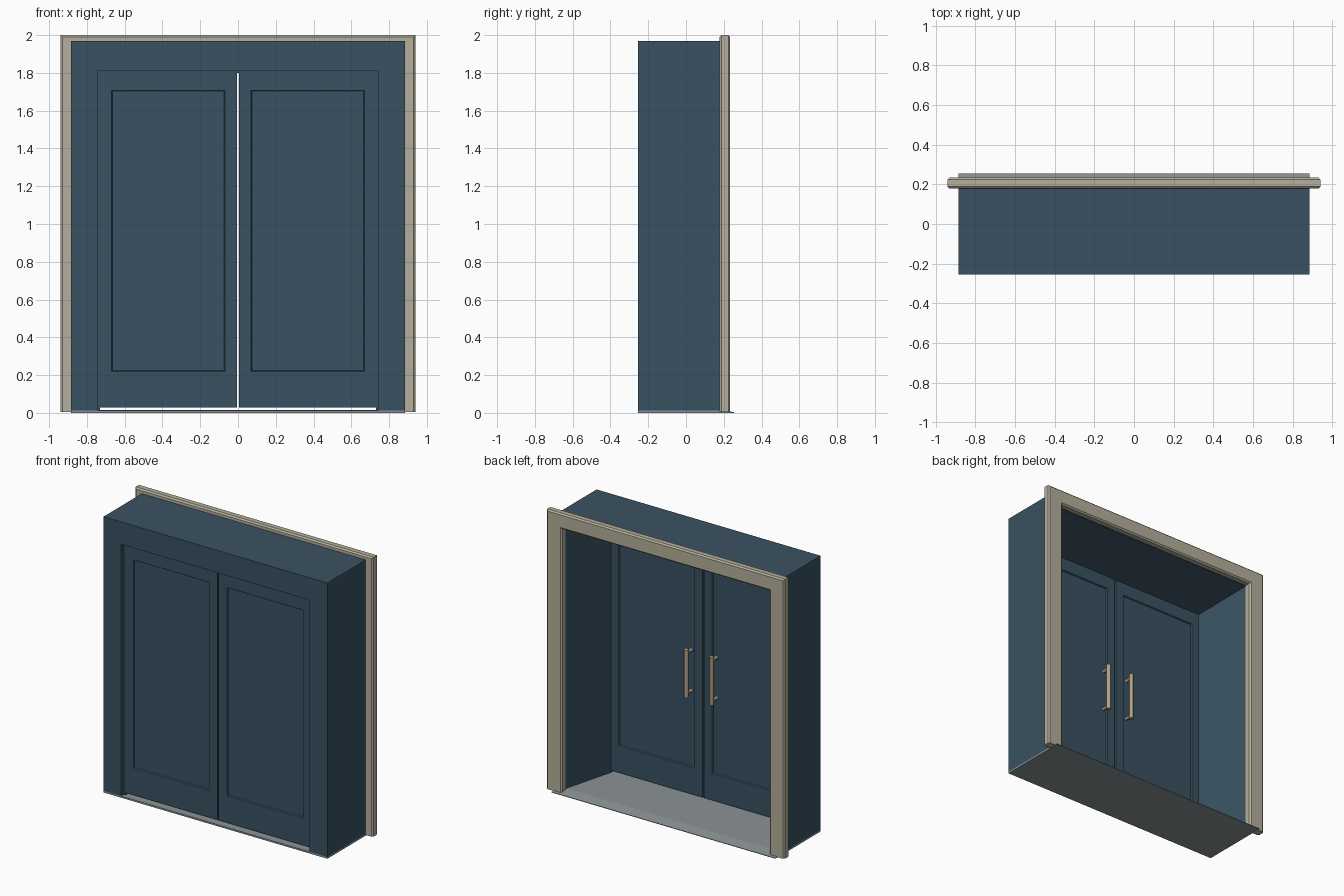
import bpy
import bmesh

# Remove the default object
cube = bpy.data.objects.get("Cube")
if cube:
    bpy.data.objects.remove(cube, do_unlink=True)


def make_material(name, rgb):
    """Flat material from sRGB bytes, stored as linear values."""
    linear = [((c / 255 + 0.055) / 1.055) ** 2.4 for c in rgb]
    mat = bpy.data.materials.new(name)
    mat.use_nodes = True
    mat.diffuse_color = (*linear, 1)
    mat.node_tree.nodes["Principled BSDF"].inputs["Base Color"].default_value = (*linear, 1)
    return mat


teal = make_material("teal_paint", (57, 82, 97))
stone = make_material("pale_stone", (181, 175, 156))
grey = make_material("threshold_grey", (140, 147, 149))
brass = make_material("handle_bronze", (178, 162, 138))


def finish(bm, name, mat):
    bmesh.ops.recalc_face_normals(bm, faces=bm.faces)
    mesh = bpy.data.meshes.new(name)
    bm.to_mesh(mesh)
    bm.free()
    obj = bpy.data.objects.new(name, mesh)
    bpy.context.collection.objects.link(obj)
    mesh.materials.append(mat)
    return obj


def loft(name, mat, loops, ring):
    """Bridge four-point loops. ring=True: open arches joined cyclically, with
    capped feet. ring=False: closed rectangles, first and last capped."""
    bm = bmesh.new()
    rows = [[bm.verts.new(p) for p in loop] for loop in loops]
    pairs = list(zip(rows, rows[1:])) + ([(rows[-1], rows[0])] if ring else [])
    for a, b in pairs:
        for i in range(3 if ring else 4):
            j = (i + 1) % 4
            bm.faces.new((a[i], a[j], b[j], b[i]))
    if ring:
        caps = [[r[0] for r in rows], [r[3] for r in rows]]
    else:
        caps = [rows[0], rows[-1]]
    for cap in caps:
        bm.faces.new(cap)
    if ring:
        bmesh.ops.triangulate(bm, faces=[f for f in bm.faces if len(f.verts) > 4])
    return finish(bm, name, mat)


def arch(half, top, y, foot):
    return [(-half, y, foot), (-half, y, top), (half, y, top), (half, y, foot)]


def rect(x0, x1, z0, z1, y):
    return [(x0, y, z0), (x0, y, z1), (x1, y, z1), (x1, y, z0)]


# Deep surround with a stepped front opening and a splayed rear reveal
surround = [(0.885, 1.97, 0.18), (0.885, 1.97, -0.255), (0.745, 1.81, -0.255),
            (0.745, 1.81, -0.225), (0.73, 1.80, -0.225), (0.73, 1.80, -0.195),
            (0.825, 1.89, 0.18)]
loft("door_surround", teal, [arch(*s, 0.012) for s in surround], True)

# Chamfered casing around the rear opening
OUT, TOP, INN, HEAD, Y0, Y1, C = 0.94, 2.0, 0.82, 1.89, 0.178, 0.234, 0.01
casing = [(OUT - C, TOP - C, Y0), (OUT, TOP, Y0 + C), (OUT, TOP, Y1 - C), (OUT - C, TOP - C, Y1),
          (INN + C, HEAD + C, Y1), (INN, HEAD, Y1 - C), (INN, HEAD, Y0 + C), (INN + C, HEAD + C, Y0)]
loft("rear_casing", stone, [arch(*s, 0.004) for s in casing], True)

# Threshold slab that ramps down at the rear lip
profile = [(-0.255, 0), (-0.255, 0.012), (0.175, 0.015), (0.255, 0.004), (0.255, 0)]
bm = bmesh.new()
ends = [[bm.verts.new((x, y, z)) for y, z in profile] for x in (-0.885, 0.885)]
for end in ends:
    bm.faces.new(end)
for i in range(len(profile)):
    j = (i + 1) % len(profile)
    bm.faces.new((ends[0][i], ends[0][j], ends[1][j], ends[1][i]))
finish(bm, "threshold", grey)


def cylinder(name, start, axis, length, radius):
    """Eight-sided bar from start along z or y, with softened ends."""
    bpy.ops.mesh.primitive_cylinder_add(vertices=12, radius=radius, depth=length)
    obj = bpy.context.object
    obj.name = name
    obj.location = start
    if axis == "y":
        obj.rotation_euler.x = 1.5708
    obj.data.materials.append(brass)
    bpy.ops.object.shade_smooth_by_angle()
    return obj


# Door leaves with a recessed panel on both faces, and pull handles at the rear
FRONT, BACK, DEEP, EDGE = -0.225, -0.195, 0.008, 0.005
for side, label in ((1, "left"), (-1, "right")):
    def leaf(y):
        return rect(side * 0.005, side * 0.73, 0.028, 1.80, y)

    def panel(y, inset):
        return rect(side * (0.07 + inset), side * (0.67 - inset), 0.22 + inset, 1.708 - inset, y)

    loft(label + "_door", teal,
         [panel(FRONT + DEEP, EDGE), panel(FRONT, 0), leaf(FRONT),
          leaf(BACK), panel(BACK, 0), panel(BACK - DEEP, EDGE)], False)

    cylinder(label + "_handle_bar", (side * 0.1, -0.145, 0.91), "z", 0.34, 0.017)
    for z, end in ((0.765, "lower"), (1.055, "upper")):
        cylinder(f"{label}_{end}_handle_post", (side * 0.1, -0.174, z), "y", 0.06, 0.013)
